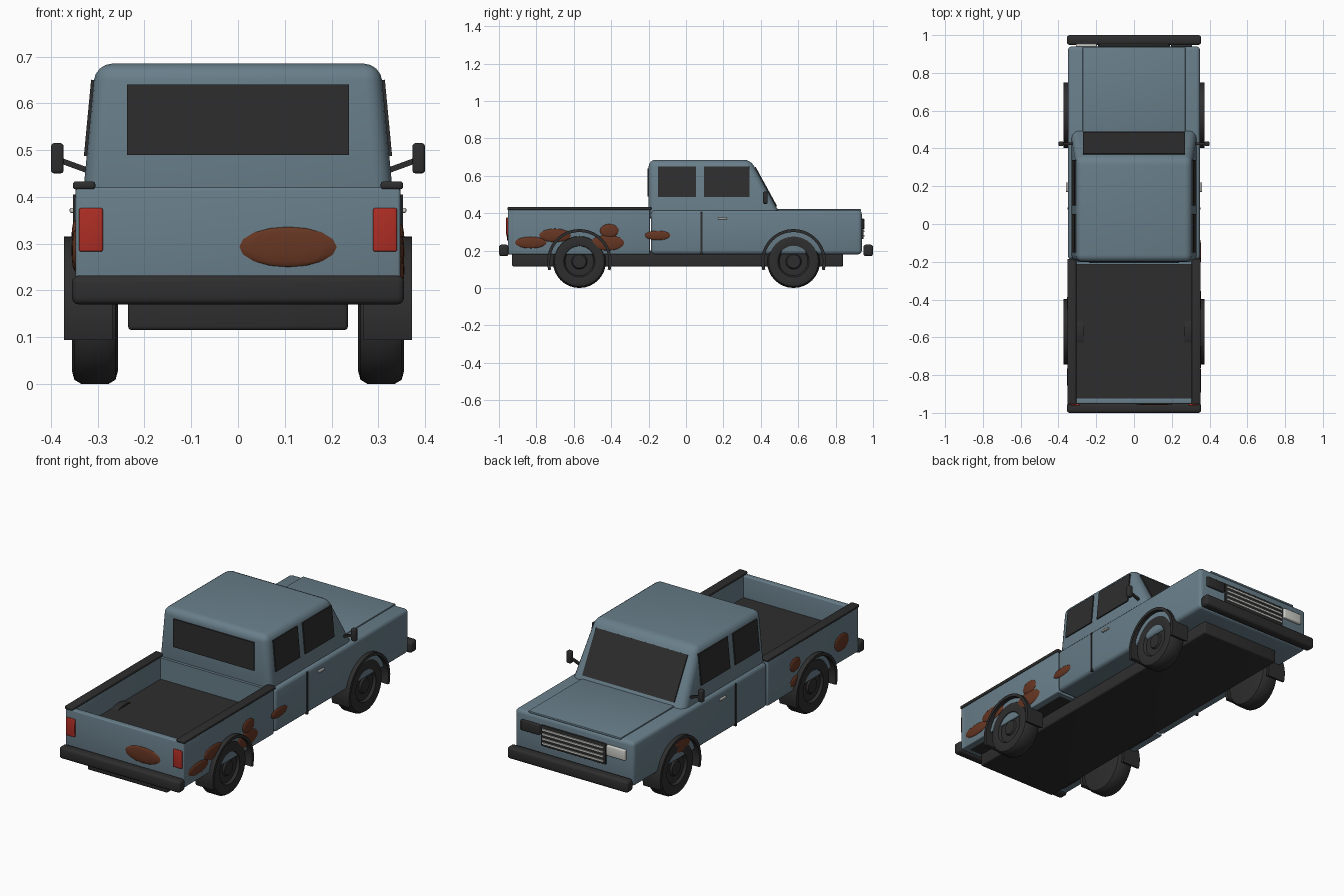
import bpy, bmesh, math
from mathutils import Vector

cube = bpy.data.objects.get("Cube")
if cube:
    bpy.data.objects.remove(cube, do_unlink=True)


def material(name, r, g, b):
    m = bpy.data.materials.new(name)
    m.use_nodes = True
    m.diffuse_color = (r, g, b, 1)
    bsdf = next(n for n in m.node_tree.nodes if n.type == "BSDF_PRINCIPLED")
    bsdf.inputs["Base Color"].default_value = (r, g, b, 1)
    bsdf.inputs["Roughness"].default_value = 0.6
    return m


BLUE = material("faded_blue_paint", 0.14, 0.21, 0.255)
DARK = material("dark_trim", 0.027, 0.027, 0.027)
RED = material("red_lens", 0.42, 0.027, 0.018)
RUST = material("rust", 0.13, 0.036, 0.016)
LIGHT = material("pale_metal", 0.6, 0.6, 0.57)


def finish(name, bm, mat):
    """Turn a bmesh into a smooth shaded object with sharp edges kept."""
    bmesh.ops.recalc_face_normals(bm, faces=bm.faces)
    mesh = bpy.data.meshes.new(name)
    bm.to_mesh(mesh)
    bm.free()
    mesh.materials.append(mat)
    obj = bpy.data.objects.new(name, mesh)
    bpy.context.collection.objects.link(obj)
    bpy.ops.object.select_all(action="DESELECT")
    obj.select_set(True)
    bpy.context.view_layer.objects.active = obj
    bpy.ops.object.shade_smooth_by_angle(angle=math.radians(35))
    return obj


def bevel(bm, width, segments=3):
    if width:
        bmesh.ops.bevel(bm, geom=bm.edges[:], offset=width, segments=segments,
                        profile=0.5, affect="EDGES", clamp_overlap=True)


def box(name, x, y, z, mat, round_by=0.0):
    """Box from (min, max) ranges, optionally rounded."""
    bm = bmesh.new()
    bmesh.ops.create_cube(bm, size=1)
    for v in bm.verts:
        v.co = [r[0] if c < 0 else r[1] for c, r in zip(v.co, (x, y, z))]
    bevel(bm, round_by)
    return finish(name, bm, mat)


def plate(name, points, outward, mat, proud=0.006):
    """Thin panel on four points, standing proud along the outward direction."""
    bm = bmesh.new()
    out = Vector(outward).normalized()
    low = [bm.verts.new(Vector(p) - out * 0.003) for p in points]
    high = [bm.verts.new(Vector(p) + out * proud) for p in points]
    bm.faces.new(low)
    bm.faces.new(high)
    for i in range(4):
        j = (i + 1) % 4
        bm.faces.new((low[i], low[j], high[j], high[i]))
    return finish(name, bm, mat)


def both(x, side):
    return tuple(sorted((x[0] * side, x[1] * side)))


def rust_patch(name, center, radii):
    bm = bmesh.new()
    bmesh.ops.create_uvsphere(bm, u_segments=16, v_segments=8, radius=1)
    for v in bm.verts:
        v.co = [c + r * p for c, r, p in zip(center, radii, v.co)]
    return finish(name, bm, RUST)


SIDES = (("left", 1), ("right", -1))
AXLES = (("tail", -0.57), ("nose", 0.575))
HUB_Z = 0.142

# Chassis, lower body and bumpers
box("chassis", (-0.235, 0.235), (-0.93, 0.84), (0.115, 0.2), DARK, 0.008)
box("lower_body", (-0.35, 0.35), (-0.187, 0.94), (0.18, 0.415), BLUE, 0.02)
box("hood_panel", (-0.272, 0.272), (0.47, 0.935), (0.41, 0.421), BLUE, 0.003)
for name, y in (("tail_bumper", (-1, -0.948)), ("nose_bumper", (0.948, 1))):
    box(name, (-0.355, 0.355), y, (0.17, 0.232), DARK, 0.014)

# Cab: tapered box with a raked windshield side
SLOPE = (0.345 - 0.49) / (0.685 - 0.42)


def cab_x(z):
    return 0.33 - (z - 0.42) * 0.095


def shield_y(z):
    return 0.49 + (z - 0.42) * SLOPE


bm = bmesh.new()
bmesh.ops.create_cube(bm, size=1)
for v in bm.verts:
    z = 0.685 if v.co.z > 0 else 0.36
    v.co = (math.copysign(cab_x(z), v.co.x),
            shield_y(z) if v.co.y > 0 else -0.2, z)
bevel(bm, 0.036, 4)
finish("cab", bm, BLUE)

# Windows
plate("windshield", [(s * 0.27, shield_y(z), z) for s, z in
                     ((-1, 0.435), (1, 0.435), (1, 0.645), (-1, 0.645))],
      (0, 1, -SLOPE), DARK)
plate("tail_window", [(s * 0.237, -0.2, z) for s, z in
                      ((-1, 0.49), (1, 0.49), (1, 0.64), (-1, 0.64))],
      (0, -1, 0), DARK)
for side, s in SIDES:
    for name, y0, y1 in (("tail", -0.15, 0.053), ("nose", 0.097, 0.34)):
        plate(f"{side}_{name}_side_window",
              [(s * cab_x(z), y, z) for y, z in
               ((y0, 0.487), (y1, 0.487), (y1, 0.65), (y0, 0.65))],
              (s, 0, 0.095), DARK)

# Cargo bed
box("bed_floor", (-0.31, 0.31), (-0.935, -0.195), (0.18, 0.305), DARK)
box("bed_bulkhead", (-0.34, 0.34), (-0.215, -0.193), (0.18, 0.418), BLUE)
box("tailgate", (-0.347, 0.347), (-0.952, -0.92), (0.18, 0.42), BLUE, 0.006)
for side, s in SIDES:
    box(f"{side}_bed_wall", both((0.305, 0.347), s), (-0.948, -0.193),
        (0.18, 0.42), BLUE, 0.005)
    box(f"{side}_bed_rail", both((0.305, 0.353), s), (-0.955, -0.185),
        (0.416, 0.433), DARK, 0.006)
    box(f"{side}_tail_light", both((0.289, 0.34), s), (-0.962, -0.94),
        (0.283, 0.376), RED, 0.004)

    # Door seam, handle and mirror
    box(f"{side}_door_seam", both((0.34, 0.353), s), (0.077, 0.087),
        (0.18, 0.405), DARK)
    box(f"{side}_door_handle", both((0.34, 0.36), s), (0.17, 0.22),
        (0.366, 0.376), LIGHT, 0.003)
    box(f"{side}_mirror", both((0.373, 0.4), s), (0.412, 0.437),
        (0.45, 0.515), DARK, 0.007)
    arm = box(f"{side}_mirror_arm", (-0.035, 0.035), (-0.006, 0.006),
              (-0.006, 0.006), DARK)
    arm.location = (s * 0.35, 0.425, 0.467)
    arm.rotation_euler.y = -s * math.radians(20)

# Grille and lamps; one lamp is dead
box("grille", (-0.19, 0.19), (0.93, 0.949), (0.262, 0.372), DARK, 0.003)
for i in range(4):
    z = 0.28 + i * 0.024
    box(f"grille_bar_{i + 1}", (-0.18, 0.18), (0.94, 0.954),
        (z - 0.004, z + 0.004), LIGHT)
box("working_headlight", (-0.308, -0.197), (0.93, 0.955), (0.315, 0.37), LIGHT, 0.005)
box("dead_headlight", (0.197, 0.308), (0.93, 0.952), (0.315, 0.37), DARK, 0.005)

# Wheels and flares
TYRE = ((0, 0.346), (0.036, 0.346), (0.042, 0.337), (0.076, 0.337),
        (0.084, 0.35), (0.115, 0.355), (0.133, 0.35), (0.142, 0.335),
        (0.142, 0.277), (0.133, 0.262), (0.115, 0.257), (0, 0.257))


def wheel(name, y, s):
    bm = bmesh.new()
    verts = [bm.verts.new((s * x, y, HUB_Z + r)) for r, x in TYRE]
    edges = [bm.edges.new(pair) for pair in zip(verts, verts[1:])]
    bmesh.ops.spin(bm, geom=verts + edges, cent=(0, y, HUB_Z), axis=(1, 0, 0),
                   angle=math.tau, steps=32, use_duplicate=False)
    bmesh.ops.remove_doubles(bm, verts=bm.verts, dist=0.0005)
    finish(name, bm, DARK)


def flare(name, y, s):
    bm = bmesh.new()
    rings = []
    for i in range(25):
        a = math.radians(-16 + 212 * i / 24)
        rings.append([bm.verts.new((s * x, y + r * math.cos(a), HUB_Z + r * math.sin(a)))
                      for x, r in ((0.268, 0.157), (0.372, 0.157),
                                   (0.372, 0.173), (0.268, 0.173))])
    for a, b in zip(rings, rings[1:]):
        for i in range(4):
            j = (i + 1) % 4
            bm.faces.new((a[i], a[j], b[j], b[i]))
    bm.faces.new(rings[0])
    bm.faces.new(rings[-1])
    finish(name, bm, DARK)


for side, s in SIDES:
    for end, y in AXLES:
        wheel(f"{side}_{end}_wheel", y, s)
        flare(f"{side}_{end}_flare", y, s)

# Rust patches: side, y, z, half length, half height
PATCHES = ((1, -0.83, 0.243, 0.085, 0.031), (1, -0.7, 0.281, 0.085, 0.036),
           (1, -0.41, 0.306, 0.05, 0.036), (1, -0.42, 0.241, 0.09, 0.041),
           (1, -0.15, 0.281, 0.07, 0.026), (-1, -0.81, 0.285, 0.06, 0.045),
           (-1, -0.42, 0.315, 0.045, 0.036), (-1, -0.43, 0.225, 0.05, 0.03),
           (-1, 0.53, 0.26, 0.07, 0.045))
for i, (s, y, z, ry, rz) in enumerate(PATCHES):
    rust_patch(f"rust_patch_{i + 1}", (s * 0.348, y, z), (0.008, ry, rz))
rust_patch("tailgate_rust", (0.107, -0.952, 0.293), (0.104, 0.007, 0.043))
